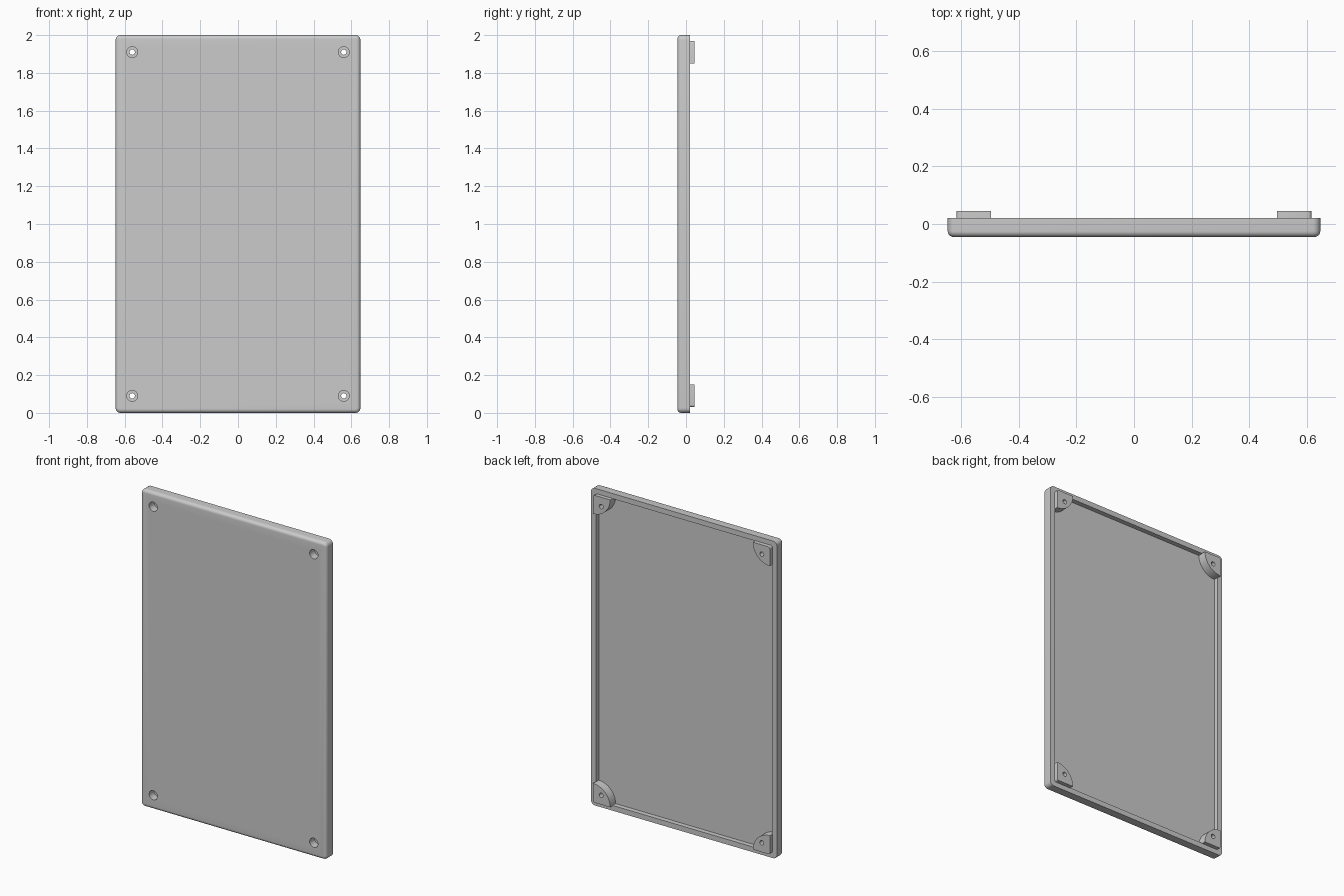
import bpy, bmesh, math

cube = bpy.data.objects.get("Cube")
if cube:
    bpy.data.objects.remove(cube, do_unlink=True)

grey = bpy.data.materials.new("plain grey")
grey.use_nodes = True
grey.diffuse_color = (0.6, 0.6, 0.6, 1)
grey.node_tree.nodes["Principled BSDF"].inputs["Base Color"].default_value = (0.6, 0.6, 0.6, 1)

HALF_W, HALF_H = 0.648, 1.0
FRONT, FLOOR, RIM, POST_TOP = -0.045, -0.01, 0.02, 0.045
FILLET = 0.02


def arc(cx, cz, r, start, end, n):
    """Points on an arc in the x-z plane, angles in degrees."""
    angles = [math.radians(start + (end - start) * i / n) for i in range(n + 1)]
    return [(cx + r * math.cos(a), cz + r * math.sin(a)) for a in angles]


def rounded_rect(inset, r):
    w, h = HALF_W - inset - r, HALF_H - inset - r
    pts = []
    for i, (sx, sz) in enumerate([(1, 1), (-1, 1), (-1, -1), (1, -1)]):
        pts += arc(sx * w, HALF_H + sz * h, r, 90 * i, 90 * i + 90, 6)
    return pts


def circle(cx, cz, r):
    return arc(cx, cz, r, 0, 360, 32)[:-1]


def loft(bm, sections):
    """Closed solid through (y, outline) sections with equal point counts."""
    rings = [[bm.verts.new((x, y, z)) for x, z in pts] for y, pts in sections]
    for a, b in zip(rings, rings[1:]):
        for i in range(len(a)):
            j = (i + 1) % len(a)
            bm.faces.new((a[i], a[j], b[j], b[i]))
    bm.faces.new(rings[0])
    bm.faces.new(rings[-1])


def finish(name, bm):
    bmesh.ops.recalc_face_normals(bm, faces=bm.faces[:])
    mesh = bpy.data.meshes.new(name)
    bm.to_mesh(mesh)
    bm.free()
    mesh.materials.append(grey)
    obj = bpy.data.objects.new(name, mesh)
    bpy.context.collection.objects.link(obj)
    return obj


def activate(obj):
    bpy.ops.object.select_all(action="DESELECT")
    obj.select_set(True)
    bpy.context.view_layer.objects.active = obj


# Cover plate: filleted front edge, square rim, recessed back
sections = []
for i in range(7):
    a = math.radians(15 * i)
    inset = FILLET * (1 - math.sin(a))
    sections.append((FRONT + FILLET * (1 - math.cos(a)),
                     rounded_rect(inset, 0.026 - inset)))
sections += [(RIM, rounded_rect(0, 0.026)),
             (RIM, rounded_rect(0.033, 0.008)),
             (FLOOR, rounded_rect(0.033, 0.008))]
bm = bmesh.new()
loft(bm, sections)
parts = [finish("cover_plate", bm)]

# Quarter-round corner posts and the stepped screw-hole cutter
holes = bmesh.new()
for v_name, sz in (("bottom", -1), ("top", 1)):
    for h_name, sx in (("right", -1), ("left", 1)):
        # Outline measured inward from the outer corner
        outline = arc(0, 0, 0.119, 0, 90, 14) + arc(0.012, 0.012, 0.012, 180, 270, 4)
        cx, cz = HALF_W - 0.031, HALF_H - 0.031
        pts = [(sx * (cx - u), HALF_H + sz * (cz - v)) for u, v in outline]
        bm = bmesh.new()
        loft(bm, [(FLOOR - 0.005, pts), (POST_TOP, pts)])
        parts.append(finish(f"{v_name}_{h_name}_corner_post", bm))

        hx, hz = sx * 0.56, HALF_H + sz * 0.91
        wide, narrow = circle(hx, hz, 0.029), circle(hx, hz, 0.014)
        loft(holes, [(FRONT - 0.02, wide), (0.005, wide),
                     (0.005, narrow), (POST_TOP + 0.02, narrow)])
cutter = finish("screw_hole_cutter", holes)
cutter.hide_render = True

# Drill the holes, then smooth the rounded edges
for obj in parts:
    activate(obj)
    mod = obj.modifiers.new("screw holes", "BOOLEAN")
    mod.operation = "DIFFERENCE"
    mod.solver = "EXACT"
    mod.object = cutter
    bpy.ops.object.modifier_apply(modifier=mod.name)
    bpy.ops.object.shade_smooth_by_angle(angle=math.radians(30))
bpy.data.objects.remove(cutter, do_unlink=True)
